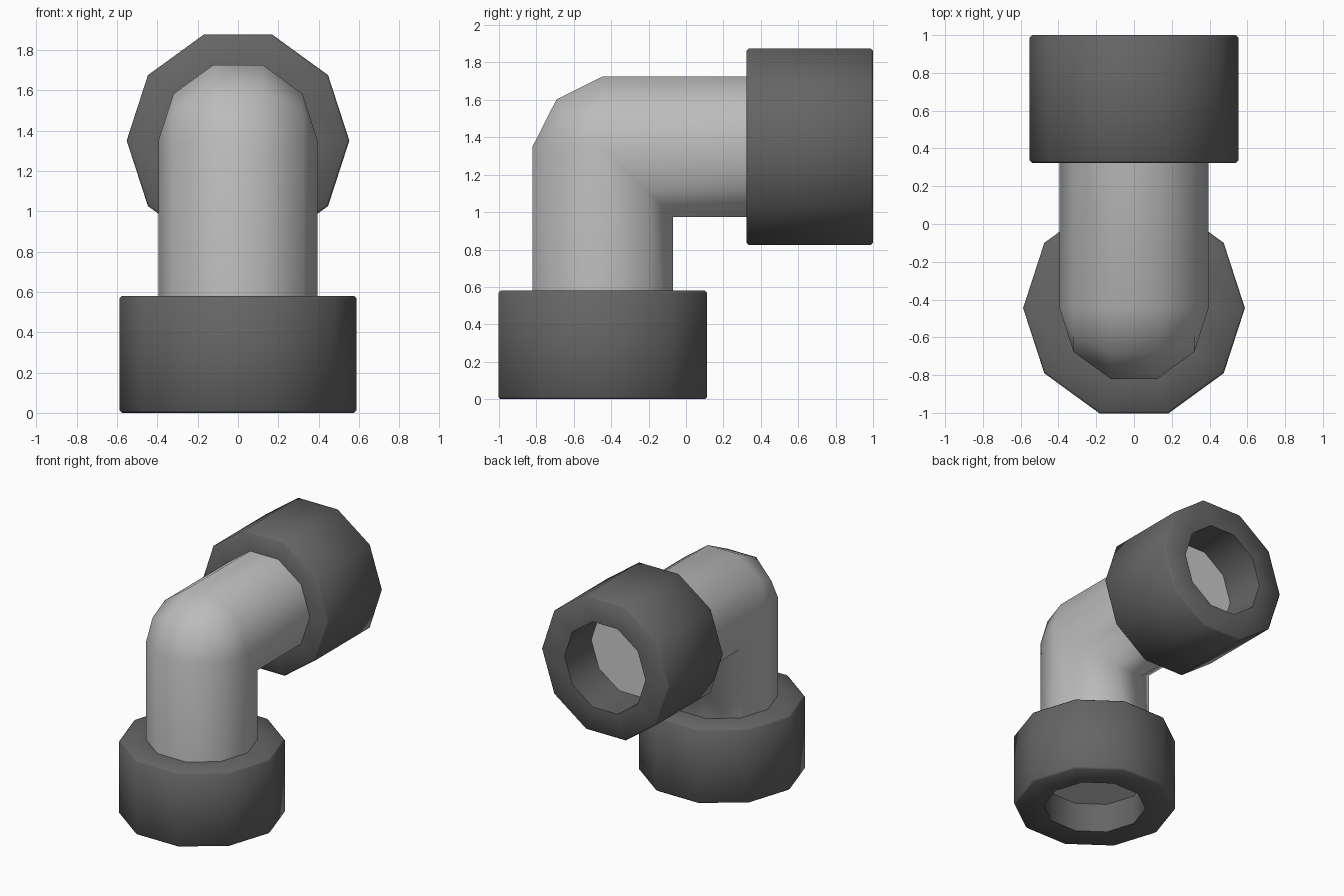
import bpy, bmesh
from math import cos, sin, pi, radians
from mathutils import Matrix

if "Cube" in bpy.data.objects:
    bpy.data.objects.remove(bpy.data.objects["Cube"])

SIDES = 10
YC, ZC = -0.445, 1.35         # axes of the vertical and horizontal legs
PIPE_R = 0.395
LOW_DEPTH, SIDE_DEPTH = 0.23, 0.33   # socket depths


def grey(name, v):
    mat = bpy.data.materials.new(name)
    mat.diffuse_color = (v, v, v, 1)
    mat.use_nodes = True
    mat.node_tree.nodes["Principled BSDF"].inputs["Base Color"].default_value = mat.diffuse_color
    return mat


dark, mid = grey("dark_grey", 0.13), grey("mid_grey", 0.5)


def finish(name, bm, angle, material=None):
    bmesh.ops.remove_doubles(bm, verts=bm.verts, dist=1e-5)
    bmesh.ops.recalc_face_normals(bm, faces=bm.faces)
    mesh = bpy.data.meshes.new(name)
    bm.to_mesh(mesh)
    bm.free()
    obj = bpy.data.objects.new(name, mesh)
    bpy.context.collection.objects.link(obj)
    if material:
        mesh.materials.append(material)
    bpy.ops.object.select_all(action='DESELECT')
    bpy.context.view_layer.objects.active = obj
    obj.select_set(True)
    bpy.ops.object.shade_smooth_by_angle(angle=radians(angle))
    return obj


def skin(bm, rings, closed=False):
    """Join successive rings of vertices with faces."""
    pairs = list(zip(rings, rings[1:]))
    if closed:
        pairs.append((rings[-1], rings[0]))
    for a, b in pairs:
        for i in range(SIDES):
            j = (i + 1) % SIDES
            bm.faces.new((a[i], a[j], b[j], b[i]))


# Elbow pipe: outer half rounds the corner, inner half meets in a mitre
def pipe_ring(step):
    pts = []
    for i in range(SIDES):
        x, o = PIPE_R * cos(2 * pi * i / SIDES), PIPE_R * sin(2 * pi * i / SIDES)
        if step == 0:
            p = (x, YC - o, LOW_DEPTH)
        elif step == 4:
            p = (x, 1 - SIDE_DEPTH, ZC + o)
        elif o < 0:
            p = (x, YC - o, ZC + o)
        else:
            ky, kz = {1: (1, 0), 2: (0.66, 0.67), 3: (0, 1)}[step]
            p = (x, YC - o * ky, ZC + o * kz)
        pts.append(p)
    return pts


bm = bmesh.new()
rings = [[bm.verts.new(p) for p in pipe_ring(s)] for s in range(5)]
skin(bm, rings)
finish("elbow_pipe", bm, 100, mid)

# Flat plugs closing the pipe ends, seen as socket floors; faced outwards
for name, step, axis in (("lower_floor", 0, (0, 0, -1)), ("side_floor", 4, (0, 1, 0))):
    bm = bmesh.new()
    face = bm.faces.new([bm.verts.new(p) for p in pipe_ring(step)])
    face.normal_update()
    flip = sum(a * b for a, b in zip(face.normal, axis)) < 0
    plug = finish(name, bm, 30)
    if (sum(a * b for a, b in zip(plug.data.polygons[0].normal, axis)) < 0):
        plug.data.flip_normals()


# Socket collars: hollow ten-sided rings with small chamfers
def collar(name, radius, hole, height, matrix):
    b = 0.012
    profile = [(hole, 0), (radius - b, 0), (radius, b), (radius, height - b),
               (radius - b, height), (hole, height)]
    bm = bmesh.new()
    rings = [[bm.verts.new(matrix @ Matrix.Rotation(2 * pi * i / SIDES, 4, 'Z')
                           @ Matrix.Translation((r, 0, z)).to_translation())
              for i in range(SIDES)] for r, z in profile]
    skin(bm, rings, closed=True)
    return finish(name, bm, 60, dark)


collar("lower_collar", 0.587, 0.37, 0.58, Matrix.Translation((0, YC, 0)))
collar("side_collar", 0.552, 0.35, 0.677,
       Matrix.Translation((0, 1, ZC)) @ Matrix.Rotation(pi / 2, 4, 'X'))
